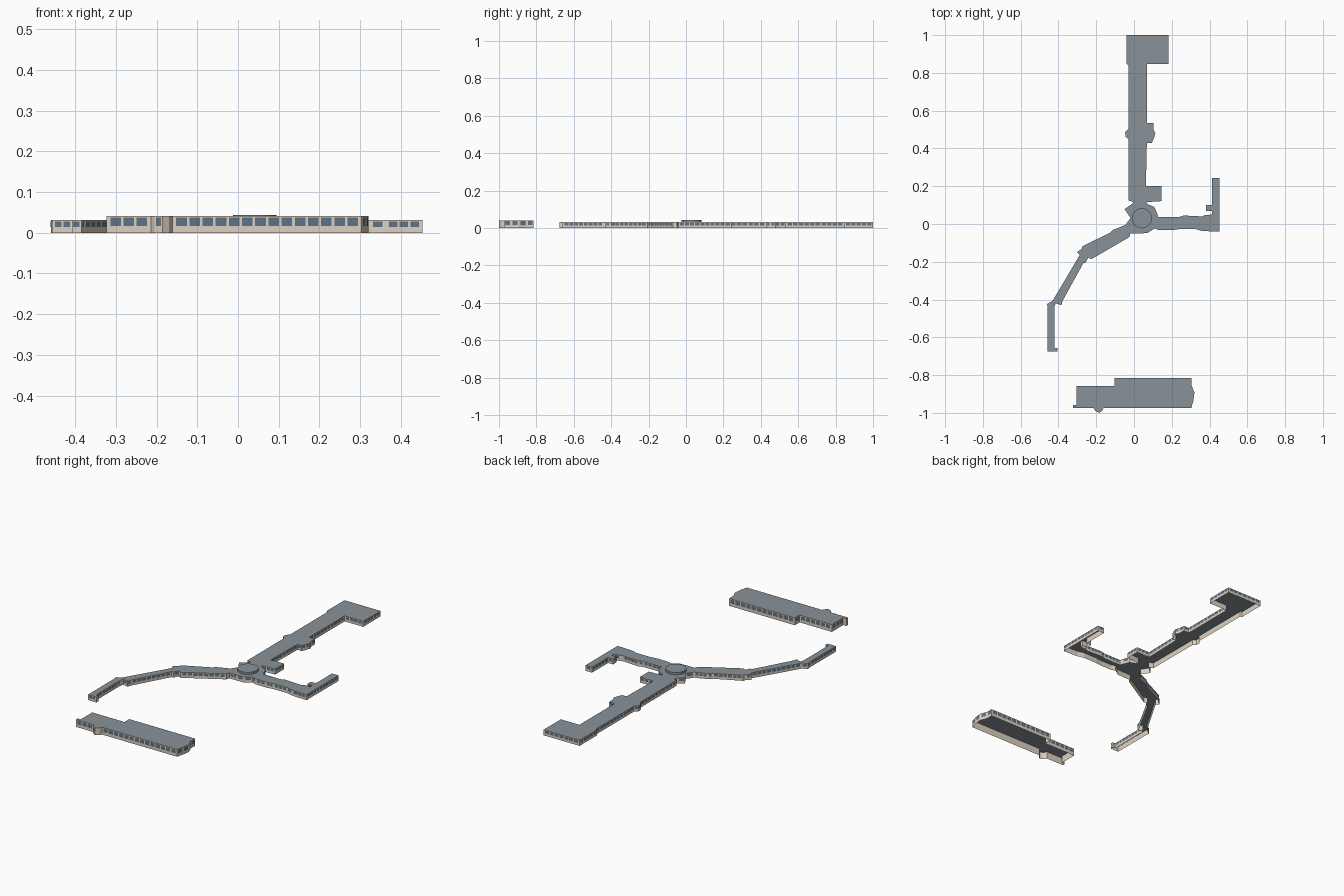
import bpy, bmesh
from mathutils import Vector


def material(name, rgb):
    m = bpy.data.materials.new(name)
    m.diffuse_color = (*rgb, 1)
    return m


WALL = material("cream_wall", (0.72, 0.63, 0.53))
ROOF = material("grey_roof", (0.25, 0.29, 0.32))
GLASS = material("blue_glass", (0.11, 0.17, 0.24))


def finish(bm, name, mat):
    me = bpy.data.meshes.new(name)
    bm.to_mesh(me)
    bm.free()
    me.materials.append(mat)
    ob = bpy.data.objects.new(name, me)
    bpy.context.collection.objects.link(ob)
    return ob


def quad(bm, a, b, z0, z1):
    bm.faces.new([bm.verts.new((*p, z)) for p, z in ((b, z0), (a, z0), (a, z1), (b, z1))])


def building(name, pts, h, win, skip=(), pitch=0.031):
    """Open-bottomed shell from a clockwise outline; skip = edges without a wall."""
    pts = [Vector(p) for p in pts]
    n = len(pts)
    roof, walls, glass = bmesh.new(), bmesh.new(), bmesh.new()
    # flat roof
    f = roof.faces.new([roof.verts.new((*p, h)) for p in pts])
    f.normal_update()
    if f.normal.z < 0:
        f.normal_flip()
    for i in range(n):
        if i in skip or i - n in skip:
            continue
        a, b = pts[i], pts[(i + 1) % n]
        quad(walls, a, b, 0, h)
        # evenly spaced windows, just proud of the wall
        d = b - a
        length = d.length
        if length < 0.022:
            continue
        out = Vector((-d.y, d.x)).normalized() * 0.0008
        count = max(1, round(length / pitch))
        margin = min(0.006, length * 0.1)
        step = (length - 2 * margin) / count
        u = d.normalized()
        for k in range(count):
            c = a + u * (margin + step * (k + 0.5)) + out
            quad(glass, c - u * step * 0.4, c + u * step * 0.4, *win)
    finish(roof, name + "_roof", ROOF)
    finish(walls, name + "_walls", WALL)
    finish(glass, name + "_windows", GLASS)


# points where the wings meet the hub
N1, N2 = (-0.003, 0.116), (0.066, 0.116)
E1, E2 = (0.127, 0.037), (0.132, -0.032)
S1, S2 = (-0.024, -0.069), (-0.045, -0.005)

LOW, LOW_WIN = 0.031, (0.014, 0.028)

# central hub
building("hub", [N1, N2, (0.071, 0.106), (0.108, 0.09), (0.124, 0.053), E1, E2,
                 (0.108, -0.024), (0.071, -0.048), (0.029, -0.05), (-0.019, -0.05),
                 S1, S2, (-0.019, 0.032), (-0.05, 0.079), (-0.019, 0.1)],
         LOW, LOW_WIN, skip=(0, 5, 11))

# long north wing with the wide end block and side bays
building("north_wing", [N1, (-0.029, 0.125), (-0.03, 0.45), (-0.045, 0.462), (-0.047, 0.487),
                        (-0.03, 0.503), (-0.03, 0.842), (-0.04, 0.847), (-0.04, 1.0),
                        (0.183, 1.0), (0.183, 0.847), (0.068, 0.847), (0.068, 0.534),
                        (0.102, 0.534), (0.104, 0.5), (0.113, 0.478), (0.104, 0.452),
                        (0.094, 0.429), (0.068, 0.429), (0.063, 0.2), (0.146, 0.2),
                        (0.146, 0.121), N2], LOW, LOW_WIN, skip=(-1,))

# east wing with its hooked end
building("east_wing", [E1, (0.24, 0.037), (0.262, 0.045), (0.362, 0.04), (0.375, 0.047),
                       (0.413, 0.05), (0.413, 0.068), (0.382, 0.068), (0.382, 0.1),
                       (0.413, 0.1), (0.413, 0.243), (0.453, 0.243), (0.453, -0.041),
                       (0.362, -0.037), (0.325, -0.027), (0.24, -0.027), (0.198, -0.033), E2],
         LOW, LOW_WIN, skip=(-1,), pitch=0.028)

# bent south-west wing
building("southwest_wing", [S1, (-0.225, -0.186), (-0.243, -0.178), (-0.256, -0.204),
                            (-0.268, -0.207), (-0.378, -0.407), (-0.384, -0.43),
                            (-0.415, -0.42), (-0.421, -0.44), (-0.421, -0.657),
                            (-0.405, -0.657), (-0.405, -0.675), (-0.457, -0.675),
                            (-0.457, -0.45), (-0.46, -0.423), (-0.431, -0.407),
                            (-0.288, -0.165), (-0.302, -0.148), (-0.278, -0.132),
                            (-0.272, -0.117), (-0.13, -0.048), (-0.114, -0.032), S2],
         LOW, LOW_WIN, skip=(-1,), pitch=0.028)

# separate taller south building
building("south_building", [(-0.304, -0.857), (-0.104, -0.857), (-0.104, -0.815),
                            (0.304, -0.815), (0.304, -0.852), (0.32, -0.892),
                            (0.314, -0.935), (0.304, -0.974), (-0.161, -0.974),
                            (-0.17, -0.99), (-0.185, -1.0), (-0.205, -0.99),
                            (-0.214, -0.974), (-0.323, -0.974), (-0.323, -0.958),
                            (-0.304, -0.958)], 0.041, (0.017, 0.037), pitch=0.033)

# round raised drum on the hub
bm = bmesh.new()
bmesh.ops.create_cone(bm, cap_ends=True, segments=24, radius1=0.053, radius2=0.053, depth=0.0125)
bmesh.ops.translate(bm, verts=bm.verts, vec=(0.041, 0.03, LOW + 0.00625))
finish(bm, "hub_drum", ROOF)
